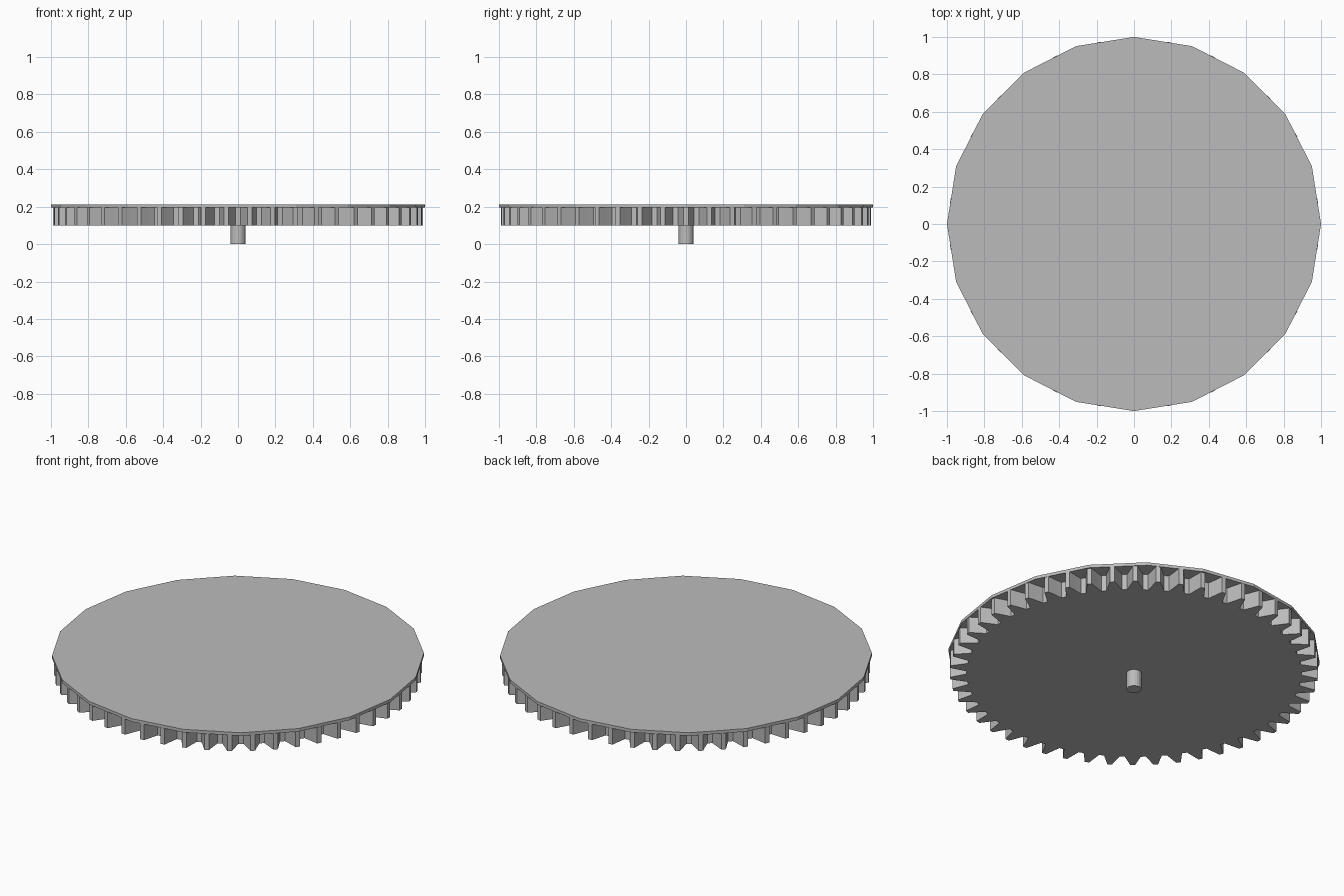
import bpy
import bmesh
from math import cos, sin, tau

cube = bpy.data.objects.get("Cube")
if cube:
    bpy.data.objects.remove(cube)

grey = bpy.data.materials.new("mid_grey")
grey.use_nodes = True
grey.diffuse_color = (0.5, 0.5, 0.5, 1)
grey.node_tree.nodes["Principled BSDF"].inputs["Base Color"].default_value = (0.5, 0.5, 0.5, 1)


def prism(name, outline, bottom, top):
    """Extrude a closed flat outline upward into a solid."""
    bm = bmesh.new()
    base = bm.faces.new([bm.verts.new((x, y, bottom)) for x, y in outline])
    cap = bmesh.ops.extrude_face_region(bm, geom=[base], use_keep_orig=True)["geom"]
    raised = [v for v in cap if isinstance(v, bmesh.types.BMVert)]
    bmesh.ops.translate(bm, verts=raised, vec=(0, 0, top - bottom))
    bmesh.ops.recalc_face_normals(bm, faces=bm.faces)
    mesh = bpy.data.meshes.new(name)
    bm.to_mesh(mesh)
    bm.free()
    mesh.materials.append(grey)
    obj = bpy.data.objects.new(name, mesh)
    bpy.context.collection.objects.link(obj)
    return obj


def polar(radius, turn):
    return radius * cos(tau * turn), radius * sin(tau * turn)


def circle(radius, sides):
    return [polar(radius, i / sides) for i in range(sides)]


# Toothed ring: each tooth is a tapered bump with a narrow tip
TEETH = 50
TOOTH = [(-0.38, 0.9), (-0.26, 0.935), (-0.1, 0.99), (0.1, 0.99), (0.26, 0.935), (0.38, 0.9)]
gear = [polar(r, (i + t) / TEETH) for i in range(TEETH) for t, r in TOOTH]
prism("gear_teeth", gear, 0.1, 0.195)

# Faceted cover plate and the short axle below
prism("cover_plate", circle(1, 20), 0.195, 0.213)
prism("axle", circle(0.04, 20), 0, 0.1)
